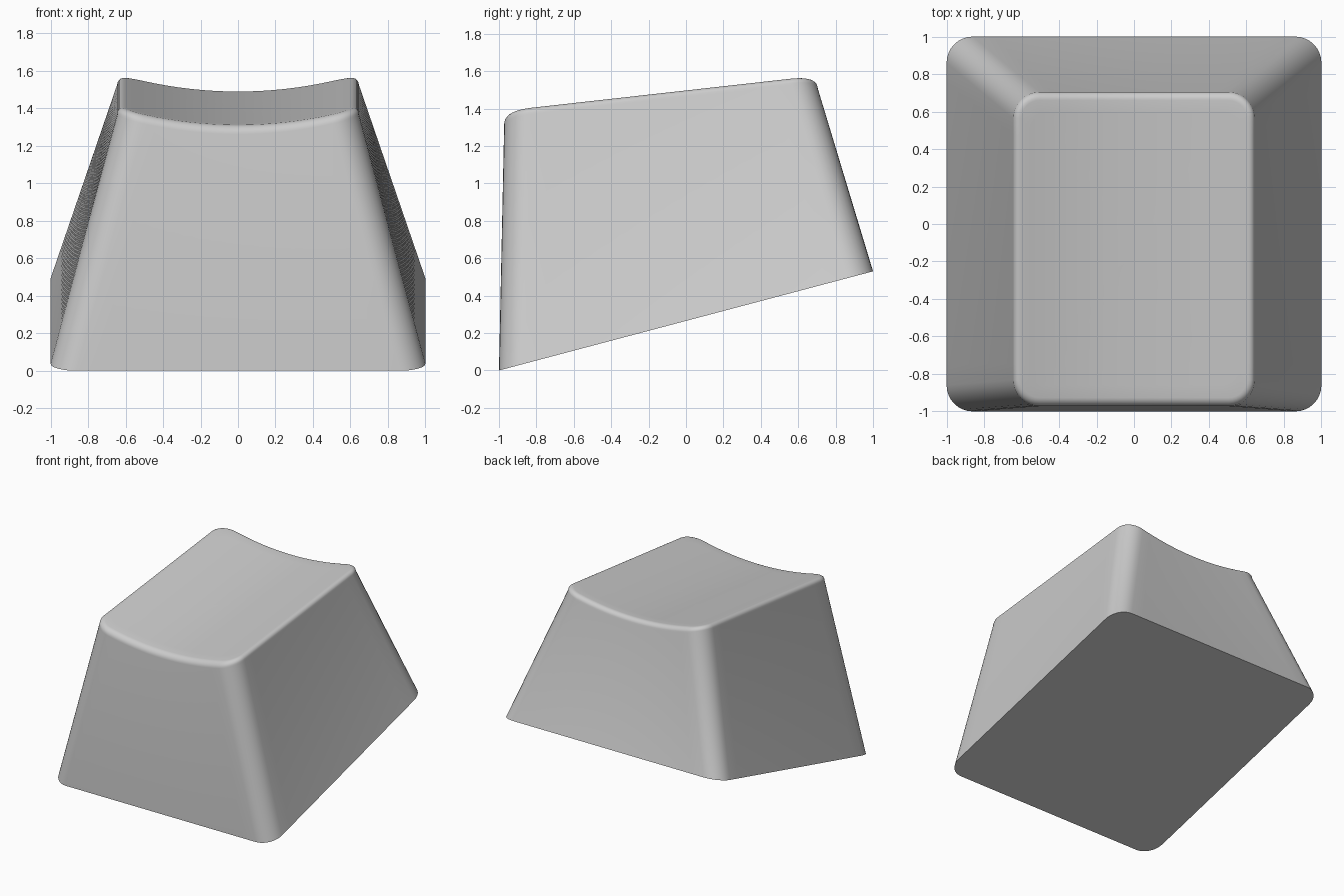
import bpy, bmesh, math

cube = bpy.data.objects.get("Cube")
if cube:
    bpy.data.objects.remove(cube, do_unlink=True)

EDGE_STEPS, CORNER_STEPS = 16, 8
TOP_HALF, TOP_FRONT, TOP_BACK = 0.645, -0.972, 0.705
FILLET = 0.045


def rounded_rect(half, front, back, radius):
    """Outline points, counter-clockwise, with evenly divided straight edges."""
    corners = [(half, back, 0), (-half, back, 1), (-half, front, 2), (half, front, 3)]
    arcs = []
    for x, y, quarter in corners:
        cx = x - math.copysign(radius, x)
        cy = y - radius if y == back else y + radius
        arc = []
        for i in range(CORNER_STEPS + 1):
            a = (quarter + i / CORNER_STEPS) * math.pi / 2
            arc.append((cx + radius * math.cos(a), cy + radius * math.sin(a)))
        arcs.append(arc)
    points = []
    for arc, following in zip(arcs, arcs[1:] + arcs[:1]):
        points += arc
        (x0, y0), (x1, y1) = arc[-1], following[0]
        for i in range(1, EDGE_STEPS):
            t = i / EDGE_STEPS
            points.append((x0 + (x1 - x0) * t, y0 + (y1 - y0) * t))
    return points


def base_height(x, y):
    return 0.265 * (y + 1)


def dish_height(x, y):
    """Sloping top, scooped like a shallow trough along y."""
    return 1.425 + 0.112 * (y + 0.9) - 0.11 + 0.085 * (x / 0.62) ** 2


bm = bmesh.new()


def add_ring(points, height, drop=0.0):
    return [bm.verts.new((x, y, height(x, y) - drop)) for x, y in points]


# Base outline, then the rounded rim of the top
rings = [add_ring(rounded_rect(1, -1, 1, 0.14), base_height)]
for i in range(7):
    a = i / 6 * math.pi / 2
    inset = FILLET * (1 - math.cos(a))
    points = rounded_rect(TOP_HALF - inset, TOP_FRONT + inset, TOP_BACK - inset, 0.14 - inset)
    rings.append(add_ring(points, dish_height, FILLET * (1 - math.sin(a))))

# Shrinking rings carry the scooped surface to the middle
mid_y = (TOP_FRONT + TOP_BACK) / 2
for i in range(1, 12):
    s = 1 - i / 12
    rings.append(add_ring([(x * s, mid_y + (y - mid_y) * s) for x, y in points], dish_height))

for lower, upper in zip(rings, rings[1:]):
    for i in range(len(lower)):
        j = (i + 1) % len(lower)
        bm.faces.new((lower[i], lower[j], upper[j], upper[i]))

# Close the top centre and the flat sloping underside
centre = bm.verts.new((0, mid_y, dish_height(0, mid_y)))
last = rings[-1]
for i in range(len(last)):
    bm.faces.new((last[i], last[(i + 1) % len(last)], centre))
bm.faces.new(rings[0][::-1])
bmesh.ops.recalc_face_normals(bm, faces=bm.faces)

mesh = bpy.data.meshes.new("keycap")
bm.to_mesh(mesh)
bm.free()
keycap = bpy.data.objects.new("keycap", mesh)
bpy.context.collection.objects.link(keycap)

# Plain grey plastic
grey = bpy.data.materials.new("grey_plastic")
grey.use_nodes = True
colour = (0.6, 0.6, 0.6, 1)
grey.diffuse_color = colour
grey.node_tree.nodes["Principled BSDF"].inputs["Base Color"].default_value = colour
mesh.materials.append(grey)

bpy.context.view_layer.objects.active = keycap
keycap.select_set(True)
bpy.ops.object.shade_smooth_by_angle(angle=math.radians(40))
